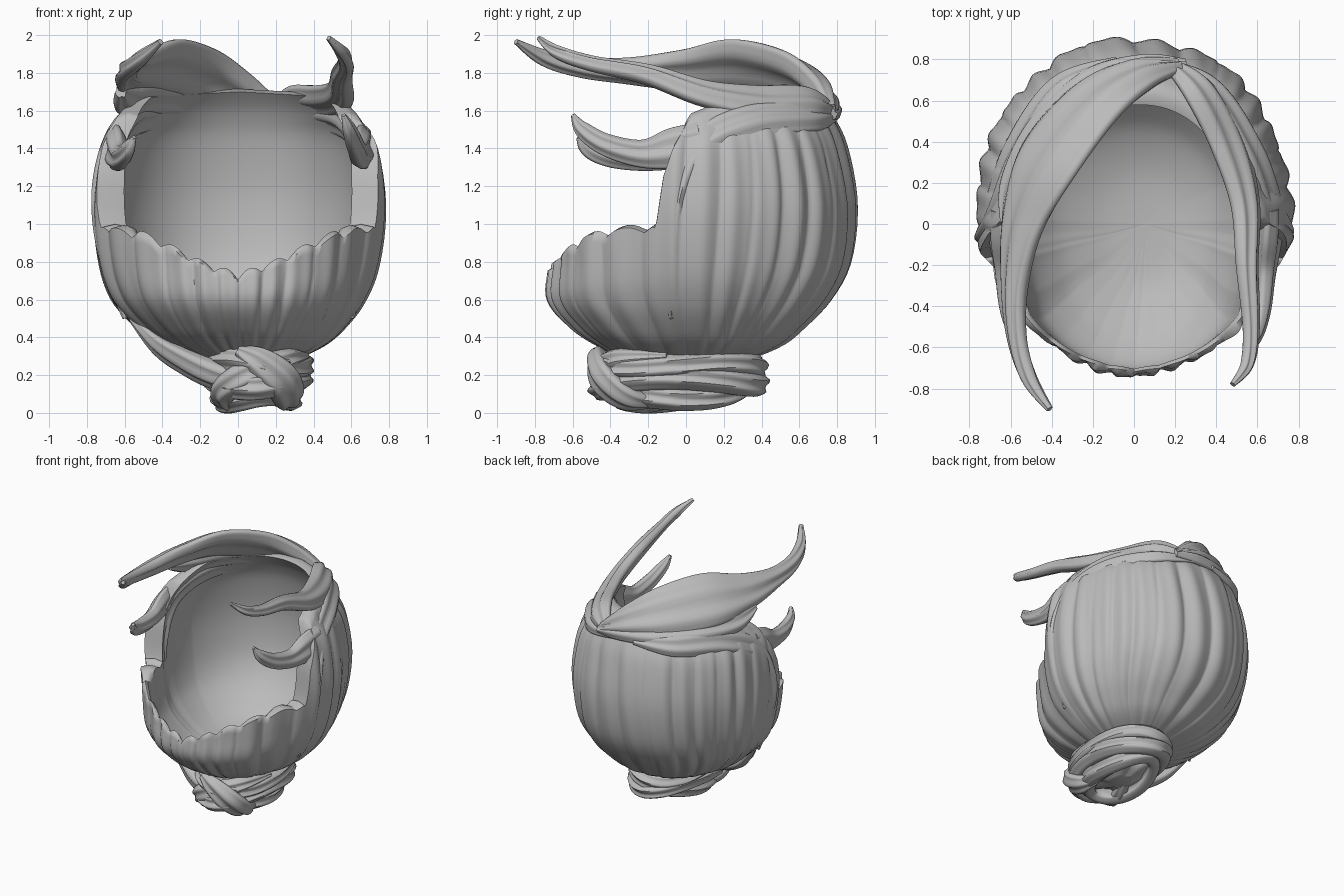
import bpy, bmesh, math
from math import sin, cos, pi
from mathutils import Vector

if "Cube" in bpy.data.objects:
    bpy.data.objects.remove(bpy.data.objects["Cube"])

hair = bpy.data.materials.new("hair_grey")
hair.use_nodes = True
grey = (0.5, 0.5, 0.5, 1)
hair.diffuse_color = grey
hair.node_tree.nodes["Principled BSDF"].inputs["Base Color"].default_value = grey


def spline(pts, s):
    """Catmull-Rom through tuples of any size, s counted in points."""
    i = max(0, min(int(s), len(pts) - 2))
    t = s - i
    a, b, c, d = (pts[max(0, min(k, len(pts) - 1))] for k in range(i - 1, i + 3))
    return [0.5 * (2 * q + (r - p) * t + (2 * p - 5 * q + 4 * r - w) * t * t
                   + (3 * q - p - 3 * r + w) * t ** 3) for p, q, r, w in zip(a, b, c, d)]


def lerp_table(table, x):
    for (x0, y0), (x1, y1) in zip(table, table[1:]):
        if x <= x1:
            return y0 + (y1 - y0) * (x - x0) / (x1 - x0)
    return table[-1][1]


def grid_object(name, rings, wrap=False):
    """Skin a list of closed rings; cap the ends unless it wraps round."""
    bm = bmesh.new()
    vs = [[bm.verts.new(p) for p in ring] for ring in rings]
    n = len(vs[0])
    pairs = list(zip(vs, vs[1:])) + ([(vs[-1], vs[0])] if wrap else [])
    for a, b in pairs:
        for j in range(n):
            k = (j + 1) % n
            bm.faces.new((a[j], a[k], b[k], b[j]))
    if not wrap:
        bm.faces.new(vs[0][::-1])
        bm.faces.new(vs[-1])
    bmesh.ops.recalc_face_normals(bm, faces=bm.faces)
    me = bpy.data.meshes.new(name)
    bm.to_mesh(me)
    bm.free()
    ob = bpy.data.objects.new(name, me)
    bpy.context.collection.objects.link(ob)
    me.materials.append(hair)
    bpy.ops.object.select_all(action='DESELECT')
    ob.select_set(True)
    bpy.context.view_layer.objects.active = ob
    bpy.ops.object.shade_smooth_by_angle(angle=math.radians(60))


def lock(name, pts, centre=(0, 0, 1.1), closed=False, steps=10, sides=32):
    """Sweep a grooved, flattened section along (x, y, z, half width, half depth)."""
    if closed:
        pts = pts[-1:] + pts + pts[:2]
        span = [1 + i / steps for i in range((len(pts) - 3) * steps)]
    else:
        span = [i / steps for i in range((len(pts) - 1) * steps + 1)]
    rings = []
    for s in span:
        x, y, z, w, d = spline(pts, s)
        p = Vector((x, y, z))
        e = 0.05
        along = (Vector(spline(pts, min(s + e, len(pts) - 1))[:3])
                 - Vector(spline(pts, max(s - e, 0))[:3])).normalized()
        side = along.cross(p - Vector(centre)).normalized()
        up = side.cross(along)
        ring = []
        for j in range(sides):
            a = 2 * pi * j / sides
            groove = 1 + 0.2 * cos(6 * a + 0.5 * s)
            ring.append(p + side * w * cos(a) + up * d * groove * sin(a))
        rings.append(ring)
    grid_object(name, rings, closed)


def mirrored(pts):
    return [(-p[0],) + p[1:] for p in pts]


# Combed shell: rows of height, half width, front reach, back reach
PROFILE = [(.24, .01, .01, .01), (.27, .22, .28, .28), (.35, .42, .46, .5),
           (.45, .55, .61, .63), (.6, .67, .73, .77), (.8, .74, .72, .87),
           (1.1, .77, .7, .9), (1.4, .73, .66, .85), (1.55, .65, .56, .79),
           (1.65, .58, .48, .72), (1.75, .48, .36, .62)]
# Rim height and wall thickness by angle from the front
RIM = [(0, .71), (16, .77), (32, .86), (50, .94), (77, .98), (80, 1.25),
       (84, 1.4), (92, 1.57), (112, 1.67), (180, 1.7)]
WALL = [(0, .04), (50, .06), (75, .19), (92, .17), (112, .13), (180, .14)]


def rim_position(height):
    lo, hi = 0, len(PROFILE) - 1
    for _ in range(24):
        mid = (lo + hi) / 2
        lo, hi = (mid, hi) if spline(PROFILE, mid)[0] < height else (lo, mid)
    return lo


def shell(columns=400, rows=40):
    rings = [[] for _ in range(2 * rows + 3)]
    for c in range(columns):
        th = 2 * pi * c / columns
        deg = abs(math.degrees(th if th < pi else th - 2 * pi))
        front = deg < 76
        scallop = abs(sin(13 * th + sin(3 * th)))
        top = rim_position(lerp_table(RIM, deg) + (0.04 * (scallop - .5) if front else 0))
        wall = lerp_table(WALL, deg)
        cx, cy = sin(th), -cos(th)
        base = (abs(cx) ** 2.15 + abs(cy) ** 2.15) ** (-1 / 2.15)
        # the chin side is narrower than the back
        narrow = 1 - .1 * min(1, max(0, -cy - .1) / .4)

        def point(s, scale, lift, ribs):
            z, hx, yf, yb = spline(PROFILE, s)
            r = base * scale
            if ribs:
                # uneven strands that calm down towards the parting
                ph = 13 * th + 1.3 * sin(3 * th) + .35 * sin(s + 2 * th)
                fade = 1 if front else max(.15, min(1, (8.8 - s) / 2))
                r *= 1 + fade * (.028 * abs(sin(ph)) ** .7 - .02
                                 + .007 * sin(2.7 * ph + s * .4) + .009 * sin(7 * th + .5 * s))
            return (cx * hx * r * narrow + .06 * max(0, 1 - s / 4),
                    cy * (yf if cy < 0 else yb) * r, z + lift)

        for i in range(rows + 1):
            rings[i].append(point(top * i / rows, 1, 0, True))
        rings[rows + 1].append(point(top, 1 - wall / 2, .015, False))
        for i in range(rows + 1):
            u = 1 - i / rows
            rings[rows + 2 + i].append(point(top * u, 1 - wall, .1 * (1 - u), False))
    grid_object("hair_shell", rings)


shell()

# Swept fringe locks, joined at the parting
lock("fringe_right", [
    (.22, .77, 1.6, .04, .03), (.02, .72, 1.69, .12, .06), (-.2, .58, 1.77, .19, .065),
    (-.42, .3, 1.82, .21, .06), (-.54, 0, 1.81, .14, .055), (-.58, -.3, 1.81, .08, .05),
    (-.57, -.55, 1.83, .06, .04), (-.51, -.75, 1.88, .045, .035), (-.41, -.9, 1.965, .015, .015)],
    centre=(.2, .1, 1.2))
lock("fringe_left", [
    (.18, .77, 1.6, .04, .03), (.32, .64, 1.65, .1, .05), (.46, .38, 1.65, .11, .05),
    (.54, .1, 1.69, .085, .05), (.55, -.2, 1.79, .06, .045), (.57, -.5, 1.85, .045, .035),
    (.55, -.68, 1.91, .035, .03), (.48, -.78, 1.985, .013, .013)])
lock("parting_lock", [
    (.25, .77, 1.58, .03, .03), (.05, .76, 1.62, .08, .05), (-.2, .68, 1.65, .11, .05),
    (-.43, .46, 1.66, .12, .055), (-.57, .2, 1.66, .1, .05), (-.62, 0, 1.7, .03, .03)])

# Side locks that frame the opening
FRAME = [(-.08, .79, 1.58, .03, .02), (-.36, .66, 1.57, .09, .045), (-.56, .35, 1.54, .11, .055),
         (-.655, .08, 1.41, .1, .06), (-.695, -.04, 1.15, .085, .07), (-.68, -.06, .85, .07, .055),
         (-.6, -.08, .5, .01, .01)]
lock("frame_lock_right", FRAME)
lock("frame_lock_left", mirrored(FRAME))

# Curls in front of the ears
CURL = [(-.66, .08, 1.44, .1, .04), (-.65, -.06, 1.4, .11, .05), (-.63, -.22, 1.355, .075, .045),
        (-.61, -.4, 1.36, .06, .04), (-.58, -.52, 1.4, .045, .03), (-.55, -.57, 1.46, .012, .012)]
lock("ear_curl_right", CURL, centre=(0, 0, 1.3))
lock("ear_curl_left", [(-x + .01, y * 1.05, z + .09 * max(0, -y / .5) ** 2, w, d)
                       for x, y, z, w, d in CURL], centre=(0, 0, 1.3))

# Hair wrapped from the lower right towards the bun
lock("wrap_lock", [
    (-.56, -.08, .5, .02, .02), (-.43, -.16, .365, .07, .04), (-.3, -.23, .28, .09, .05),
    (-.12, -.32, .2, .09, .06), (.1, -.38, .15, .05, .05)], centre=(.1, 0, .7))


# Coiled bun: stacked, slightly tilted rings round a core
def coil(name, rx, ry, z, tilt, w, d, phase):
    pts = []
    for i in range(12):
        a = 2 * pi * i / 12
        pts.append((.1 + rx * cos(a), -.04 + ry * sin(a),
                    z + tilt * sin(a) + .025 * sin(2 * a + phase), w, d))
    lock(name, pts, centre=(.1, -.04, z - .02), closed=True, steps=6)


coil("bun_coil_top", .24, .41, .25, -.01, .065, .06, 0)
coil("bun_coil_middle", .23, .41, .17, .01, .07, .065, 2)
coil("bun_coil_low", .18, .31, .095, .02, .065, .06, 4)
lock("bun_core", [(.1, -.04, .29, .2, .3), (.1, -.04, .22, .22, .34), (.1, -.04, .14, .19, .3),
                  (.1, -.04, .08, .15, .22), (.1, -.04, .04, .08, .1)], centre=(.1, 1, .2))
lock("bun_twist", [(.0, -.45, .33, .03, .03), (.11, -.47, .27, .08, .05), (.23, -.43, .17, .1, .06),
                   (.27, -.3, .075, .08, .05), (.22, -.12, .06, .02, .02)], centre=(.1, 0, .25))
lock("bun_loop", [(.36, -.1, .3, .02, .02), (.26, -.36, .28, .06, .05), (.05, -.45, .2, .08, .05),
                  (-.08, -.36, .11, .07, .05), (-.03, -.2, .055, .06, .045),
                  (.08, 0, .08, .02, .02)], centre=(.1, 0, .25))
